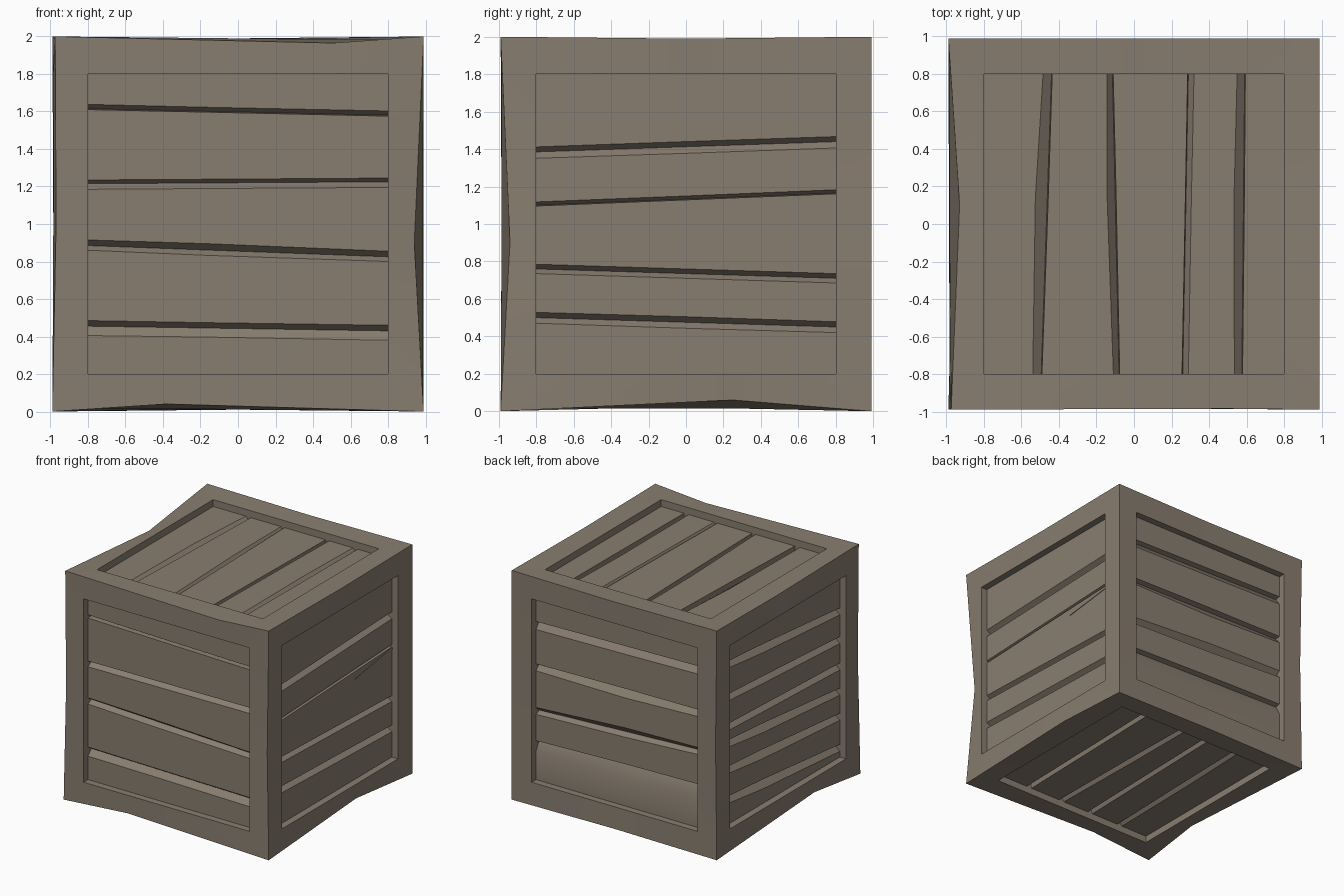
import bpy, bmesh, math, random
from mathutils import Vector

random.seed(4)
cube = bpy.data.objects.get("Cube")
if cube:
    bpy.data.objects.remove(cube)

wood = bpy.data.materials.new("weathered_wood")
wood.use_nodes = True
COLOUR = (0.25, 0.208, 0.163, 1)
wood.diffuse_color = COLOUR
bsdf = wood.node_tree.nodes["Principled BSDF"]
bsdf.inputs["Base Color"].default_value = COLOUR
bsdf.inputs["Roughness"].default_value = 0.9

X, Y, Z = Vector((1, 0, 0)), Vector((0, 1, 0)), Vector((0, 0, 1))
CENTRE = Z
OPEN, PLANK, GROOVE, WALL = 0.8, 0.925, 0.88, 0.85

# Each side: across, up and outward axes
SIDES = {
    "front": (X, Z, -Y), "back": (X, Z, Y),
    "right": (Y, Z, X), "left": (Y, Z, -X),
    "top": (Y, X, Z), "bottom": (Y, X, -Z),
}

# Seams between planks: groove at both ends, then lower and upper slope widths
SEAMS = {
    "front": [(.455, .43, .05, .03), (.885, .825, .025, .03),
              (1.215, 1.225, .03, .02), (1.615, 1.58, .005, .023)],
    "right": [(.5, .45, .03, .028), (.76, .71, .025, .025),
              (1.1, 1.165, .004, .018), (1.385, 1.44, .034, .027)],
    "back": [(.57, .53, .08, .01), (.86, .79, .02, .04),
             (1.22, 1.2, .05, .01), (1.6, 1.57, .06, .01)],
    "left": [(.29, .43, .04, .02), (.56, .69, .04, .02), (.78, .92, .04, .02),
             (1, 1.06, .04, .02), (1.23, 1.32, .04, .02), (1.48, 1.61, .04, .02)],
    "top": [(-.495, -.44, .045, .004), (-.08, -.115, .03, .004),
            (.26, .29, .004, .03), (.575, .59, .04, .004)],
    "bottom": [(-.5, -.46, .04, .01), (-.2, -.16, .02, .03),
               (.12, .1, .03, .02), (.45, .49, .01, .04)],
}

# Dented middles of the frame edges, keyed by the edge direction signs
DENTS = {
    (1, -1, 0): (.94, -.94, -.1), (-1, -1, 0): (-.97, -.985, 0),
    (1, 0, -1): (.965, .25, -.94), (0, -1, -1): (-.38, -.98, -.96),
    (-1, 0, 1): (-.93, .1, .945), (0, -1, 1): (.5, -.985, .965),
    (-1, 0, -1): (-.96, -.4, -.945), (-1, 1, 0): (-.975, .985, 0),
}


def outer_point(sign):
    """Corner or edge middle of the worn cube."""
    key = tuple(round(s) for s in sign)
    if key in DENTS:
        return CENTRE + Vector(DENTS[key])
    p = Vector(key) * 0.99
    if key == (-1, -1, 1):
        p.x = -.975
    if key[2] and 0 not in key:
        p.z = key[2]
    return CENTRE + p


def finish(name, bm):
    mesh = bpy.data.meshes.new(name)
    bm.to_mesh(mesh)
    bm.free()
    mesh.materials.append(wood)
    ob = bpy.data.objects.new(name, mesh)
    bpy.context.collection.objects.link(ob)
    bpy.ops.object.select_all(action="DESELECT")
    ob.select_set(True)
    bpy.context.view_layer.objects.active = ob
    bpy.ops.object.shade_smooth_by_angle(angle=math.radians(25))
    return ob


def bridge(bm, rows, flip, closed=False):
    """Quads between successive rows of vertices."""
    for a, b in zip(rows, rows[1:]):
        n = len(a)
        for i in range(n if closed else n - 1):
            j = (i + 1) % n
            quad = [a[i], a[j], b[j], b[i]]
            bm.faces.new(quad[::-1] if flip else quad)


# Frame: a border with a recessed opening on every side
RING = [(-1, -1), (0, -1), (1, -1), (1, 0), (1, 1), (0, 1), (-1, 1), (-1, 0)]
bm = bmesh.new()
for u, v, w in SIDES.values():
    flip = u.cross(v).dot(w) < 0
    outer = [outer_point(u * a + v * b + w) for a, b in RING]
    rim, base = [], []
    for (a, b), p in zip(RING, outer):
        q = p - CENTRE
        pu = OPEN * a if a else max(-.7, min(.7, q.dot(u)))
        pv = OPEN * b if b else max(-.7, min(.7, q.dot(v)))
        rim.append(CENTRE + u * pu + v * pv + w * .985)
        base.append(CENTRE + u * pu + v * pv + w * WALL)
    bridge(bm, [[bm.verts.new(p) for p in loop] for loop in (outer, rim, base)],
           flip, closed=True)
bmesh.ops.remove_doubles(bm, verts=bm.verts, dist=0.0005)
finish("crate_frame", bm)

# Planks: a panel for each side, split by uneven V-shaped seams
for side, (u, v, w) in SIDES.items():
    bm = bmesh.new()
    flip = u.cross(v).dot(w) < 0
    stations = (-OPEN, random.uniform(-.3, .3), OPEN)
    profile = [[(-OPEN, PLANK)] * 3]
    for start, end, lower, upper in SEAMS[side]:
        if v is Z:
            start, end = start - 1, end - 1
        bulge = random.uniform(.9, 1.5)
        low, mid, high = [], [], []
        for i, s in enumerate(stations):
            g = start + (end - start) * (s + OPEN) / (2 * OPEN)
            k = bulge if i == 1 else 1
            low.append((g - lower * k, PLANK))
            mid.append((g, GROOVE))
            high.append((g + upper * k, PLANK))
        profile += [low, mid, high]
    profile.append([(OPEN, PLANK)] * 3)
    rows = [[bm.verts.new(CENTRE + u * s + v * pv + w * pw)
             for s, (pv, pw) in zip(stations, row)] for row in profile]
    bridge(bm, rows, flip)
    finish(side + "_planks", bm)

# Splinter lifting from one plank on the right side
bm = bmesh.new()
tri = [(.28, 1.075), (OPEN, 1.14), (OPEN, 1.157)]
back = [bm.verts.new((PLANK - .004, y, z)) for y, z in tri]
face = [bm.verts.new((PLANK + .005, y, z)) for y, z in tri]
bm.faces.new(face)
bridge(bm, [back, face], False, closed=True)
finish("splinter", bm)
